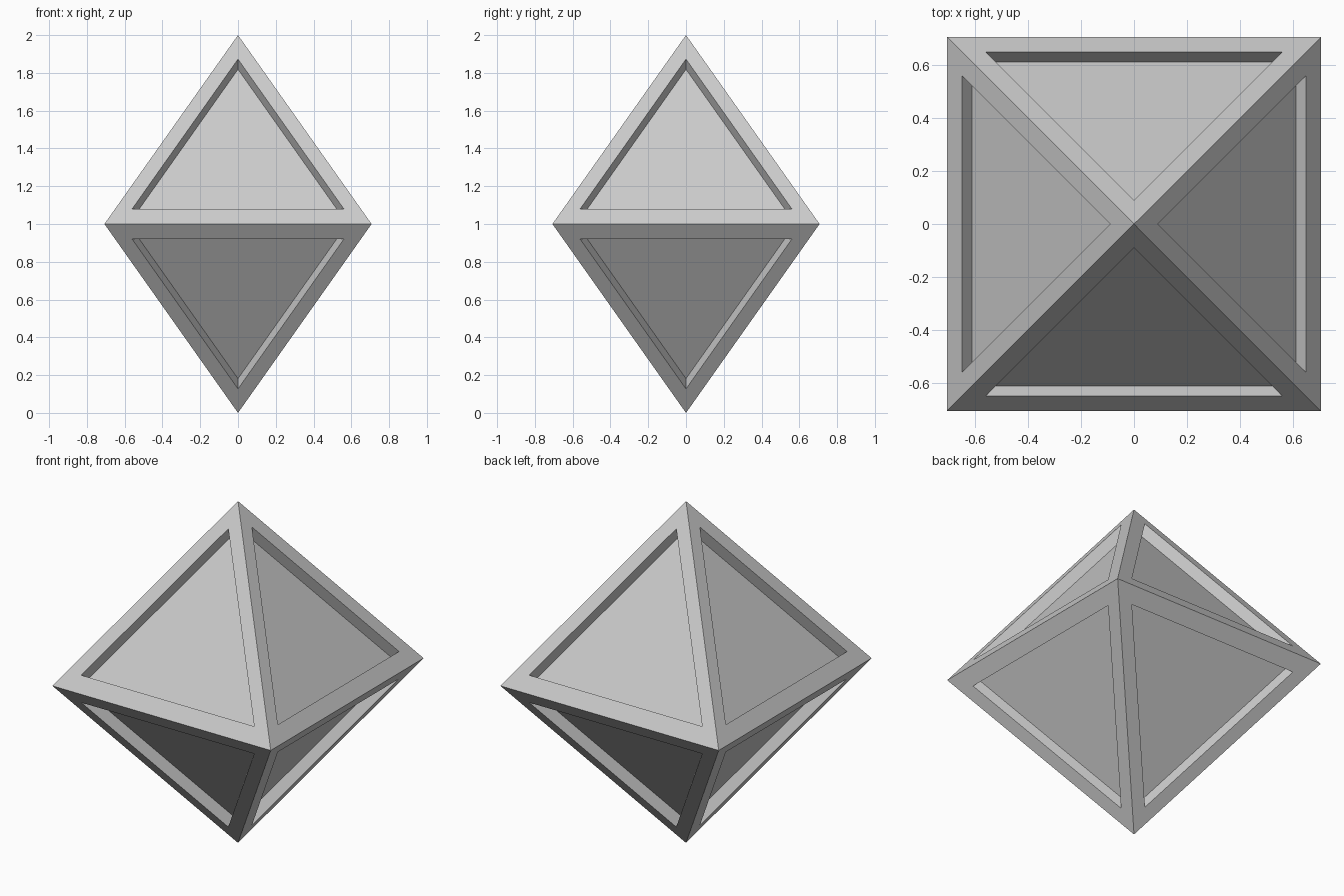
import bpy
import bmesh
from mathutils import Matrix, Vector

if "Cube" in bpy.data.objects:
    bpy.data.objects.remove(bpy.data.objects["Cube"], do_unlink=True)

HALF = 0.5 ** 0.5   # half the side of the square waist
WAIST = 0.08        # height of the pocket rim above the waist
RIDGE = 0.09        # offset of the pocket rim from the ridges
SINK = Vector((0, 0.038, -0.054))   # slanted, undercut path of the sunken panel

grey = bpy.data.materials.new("light grey")
grey.use_nodes = True
grey.diffuse_color = (0.6, 0.6, 0.6, 1)
grey.node_tree.nodes["Principled BSDF"].inputs["Base Color"].default_value = (0.6, 0.6, 0.6, 1)

# One side, as three rings: outer edge, pocket rim, sunken panel
depth = HALF * (1 - WAIST)
width = depth - RIDGE
outer = [Vector((-HALF, -HALF, 0)), Vector((HALF, -HALF, 0)), Vector((0, 0, 1))]
rim = [Vector((-width, -depth, WAIST)), Vector((width, -depth, WAIST)),
       Vector((0, -RIDGE, 1 - RIDGE / HALF))]
panel = [p + SINK for p in rim]
rings = [outer, rim, panel]

bm = bmesh.new()
for flip in (1, -1):
    for turn in range(4):
        place = (Matrix.Translation((0, 0, 1)) @ Matrix.Diagonal((1, 1, flip, 1))
                 @ Matrix.Rotation(turn * 1.5707963, 4, "Z"))
        verts = [[bm.verts.new(place @ p) for p in ring] for ring in rings]
        # frame border, then pocket walls
        for a, b in zip(verts, verts[1:]):
            for i in range(3):
                j = (i + 1) % 3
                bm.faces.new((a[i], a[j], b[j], b[i]))
        # panel
        bm.faces.new(verts[-1])

bmesh.ops.remove_doubles(bm, verts=bm.verts, dist=0.0005)
bmesh.ops.recalc_face_normals(bm, faces=bm.faces)

mesh = bpy.data.meshes.new("panelled_octahedron")
bm.to_mesh(mesh)
bm.free()
mesh.materials.append(grey)
bpy.context.collection.objects.link(bpy.data.objects.new("panelled_octahedron", mesh))
